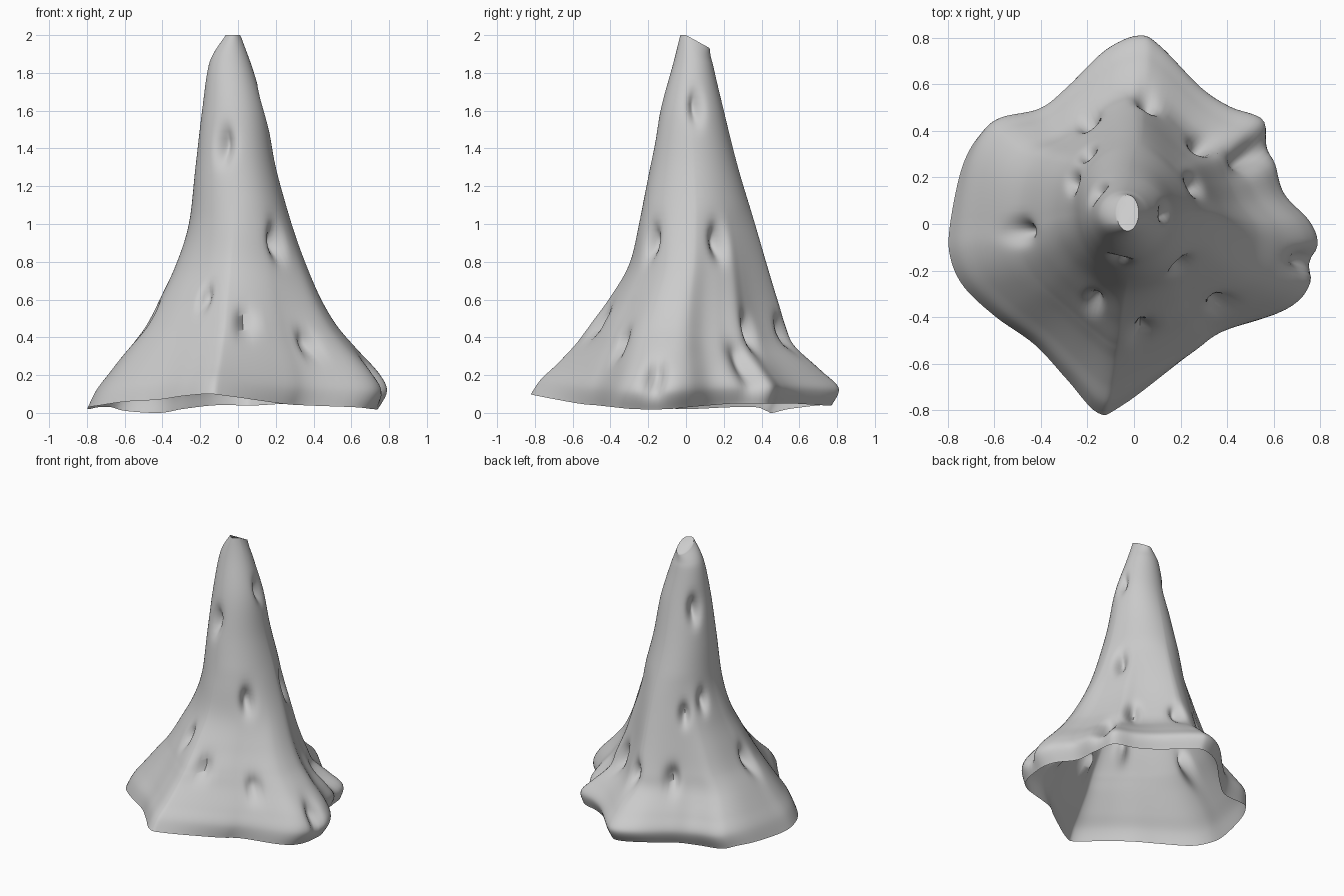
import bpy, math
from mathutils import Vector

if "Cube" in bpy.data.objects:
    bpy.data.objects.remove(bpy.data.objects["Cube"])

# Lobed skirt outline: x, y, rim height
OUTLINE = [(.79, -.1, .02), (.75, .01, .03), (.64, .13, .04), (.61, .28, .05), (.58, .45, .05),
           (.42, .51, .05), (.29, .59, .05), (.11, .77, .04), (.02, .81, .04), (-.13, .74, .04),
           (-.3, .57, .02), (-.42, .48, .0), (-.6, .45, .01), (-.68, .39, .03), (-.75, .25, .03),
           (-.8, .0, .02), (-.8, -.14, .03), (-.74, -.27, .04), (-.6, -.4, .06), (-.43, -.52, .07),
           (-.29, -.67, .09), (-.16, -.81, .1), (-.06, -.785, .09), (.24, -.57, .05), (.38, -.47, .04),
           (.66, -.38, .03), (.76, -.27, .02)]
# Height, then extents: left, right, front, back
LEVELS = [[0, .79, .75, .81, .77], [.1, .745, .80, .76, .81], [.2, .675, .755, .68, .72],
          [.34, .575, .63, .58, .585], [.46, .49, .53, .51, .535], [.6, .415, .445, .41, .485],
          [.78, .33, .365, .305, .43], [1.0, .26, .285, .25, .365], [1.3, .225, .2, .19, .275],
          [1.6, .19, .145, .135, .2], [1.86, .15, .065, .065, .14], [2.0, .075, .02, .03, .125]]
# Pockmarks: x, y, z, relative size
DENTS = [(-.43, -.03, .46, 1), (-.2, .45, .42, 1), (-.19, .29, .85, .8), (-.26, .18, .92, .8),
         (.05, .48, .42, 1), (.31, .36, .42, 1), (.47, .29, .24, 1.4), (.72, -.16, .18, 1.1),
         (.33, -.3, .36, .9), (.03, -.43, .47, .9), (-.18, -.35, .6, .8), (.17, -.15, .9, 1),
         (-.06, -.14, 1.42, 1), (.14, .05, 1.62, .9), (.2, .13, .9, 1), (-.15, .13, 1.55, 1)]


def smooth_curve(rows, steps, closed):
    """Catmull-Rom refinement of a list of equal-length rows."""
    n, out = len(rows), []
    pick = (lambda i: rows[i % n]) if closed else (lambda i: rows[max(0, min(n - 1, i))])
    for i in range(n if closed else n - 1):
        a, b, c, d = (Vector(pick(i + k)) for k in (-1, 0, 1, 2))
        for s in range(steps):
            t = s / steps
            out.append(.5 * (2 * b + (c - a) * t + (2 * a - 5 * b + 4 * c - d) * t * t
                             + (3 * b - a - 3 * c + d) * t ** 3))
    if not closed:
        out.append(Vector(rows[-1]))
    return out


def skin_point(o, level):
    h, left, right, front, back = level
    nx, ny = o.x / .8, o.y / .81
    a = math.atan2(ny, nx)
    # lobes fade into a round neck higher up
    w = max(0, 1 - .9 * h)
    lobe_x = nx * (right if nx > 0 else left)
    lobe_y = ny * (back if ny > 0 else front)
    round_x = (right - left) / 2 + math.cos(a) * (right + left) / 2
    round_y = (back - front) / 2 + math.sin(a) * (back + front) / 2
    # hollow on the back right flank, fullness on the back left
    s = math.sin(2 * a) if a > 0 else 0
    fade = min(1, h / .3) * max(0, min(1, (1.6 - h) / .6))
    g = 1 - s * fade * (.11 if s > 0 else .03)
    x = (lobe_x * w + round_x * (1 - w)) * g
    y = (lobe_y * w + round_y * (1 - w)) * g
    z = h + o.z * max(0, 1 - h / .45)
    # slanted tip
    z -= .55 * max(0, y) * max(0, (h - 1.85) / .15)
    # pockets pushed inwards
    r, ang = math.hypot(x, y), math.atan2(y, x)
    push = 0
    for dx, dy, dz, size in DENTS:
        da = (ang - math.atan2(dy, dx) + math.pi) % (2 * math.pi) - math.pi
        q = ((da * r / .042) ** 2 + ((z - dz) / .08) ** 2) / size ** 2
        push = max(push, math.exp(-q) * min(.075 * size, r * .35))
    k = 1 - push / max(r, .01)
    return (x * k, y * k, max(0, z))


# Open cone with a closed tip
ring = smooth_curve(OUTLINE, 6, True)
levels = smooth_curve(LEVELS, 8, False)
n = len(ring)
verts = [skin_point(o, l) for l in levels for o in ring]
faces = [(j * n + i, j * n + (i + 1) % n, (j + 1) * n + (i + 1) % n, (j + 1) * n + i)
         for j in range(len(levels) - 1) for i in range(n)]
faces.append(tuple(range((len(levels) - 1) * n, len(levels) * n)))
mesh = bpy.data.meshes.new("draped_cone")
mesh.from_pydata(verts, [], faces)
mesh.update()
cone = bpy.data.objects.new("draped_cone", mesh)
bpy.context.collection.objects.link(cone)
bpy.context.view_layer.objects.active = cone
cone.select_set(True)
bpy.ops.object.shade_smooth_by_angle(angle=math.radians(60))
